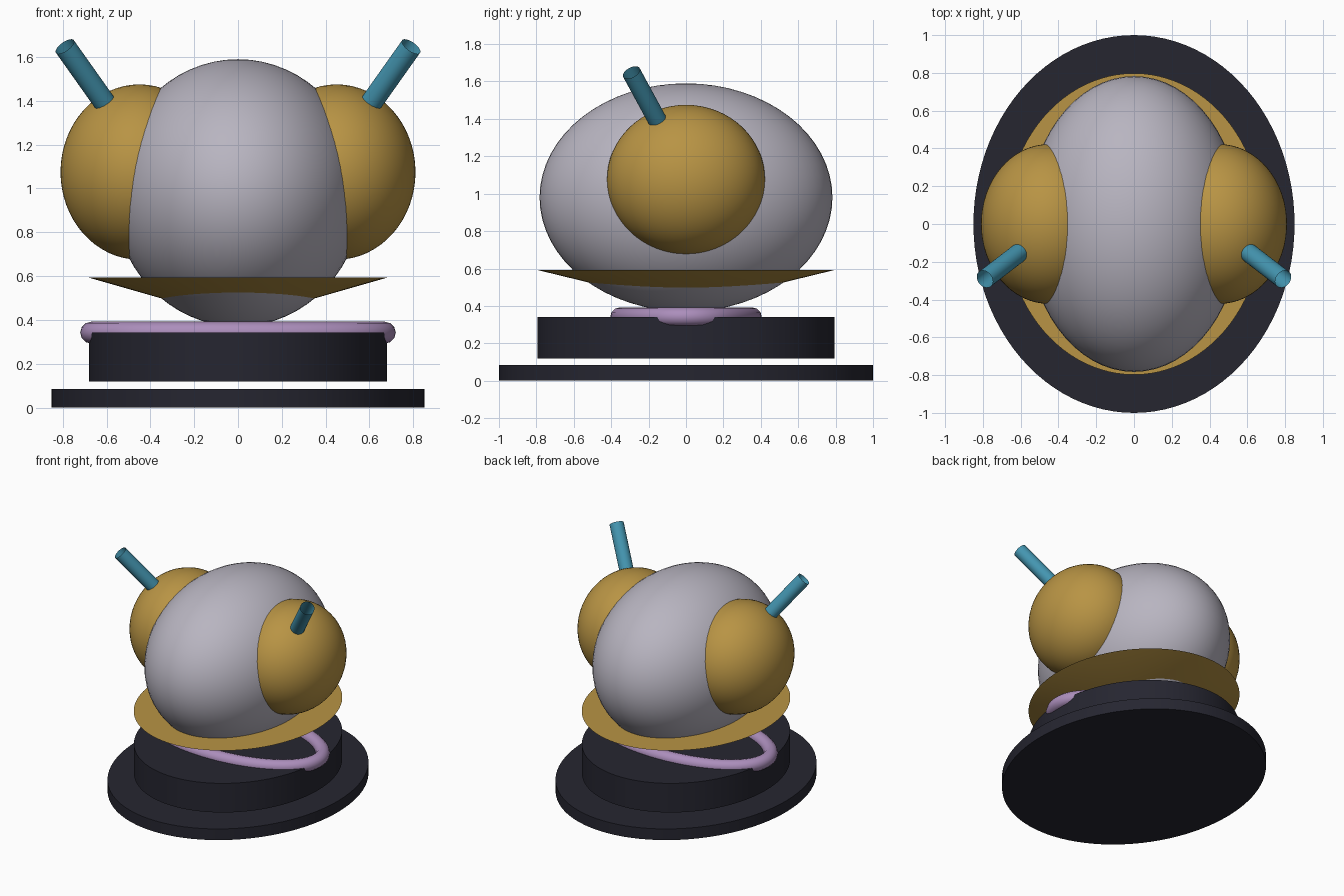
import bpy, math
from mathutils import Vector

if "Cube" in bpy.data.objects:
    bpy.data.objects.remove(bpy.data.objects["Cube"])


def material(name, rgb):
    m = bpy.data.materials.new(name)
    m.diffuse_color = (*rgb, 1)
    m.use_nodes = True
    m.node_tree.nodes["Principled BSDF"].inputs["Base Color"].default_value = m.diffuse_color
    return m


DARK = material("charcoal", (0.019, 0.019, 0.030))
GREY = material("pale grey", (0.48, 0.46, 0.53))
GOLD = material("ochre", (0.48, 0.295, 0.058))
TEAL = material("teal", (0.058, 0.305, 0.44))
LILAC = material("lilac", (0.41, 0.27, 0.50))


def finish(name, mat, scale=(1, 1, 1)):
    ob = bpy.context.object
    ob.name = name
    ob.scale = scale
    ob.data.materials.append(mat)
    bpy.ops.object.transform_apply(location=False, rotation=False, scale=True)
    bpy.ops.object.shade_smooth_by_angle(angle=math.radians(35))
    return ob


def disc(name, mat, rx, ry, z0, z1):
    bpy.ops.mesh.primitive_cylinder_add(vertices=96, radius=1, depth=z1 - z0,
                                        location=(0, 0, (z0 + z1) / 2))
    return finish(name, mat, (rx, ry, 1))


def ellipsoid(name, mat, centre, radii):
    bpy.ops.mesh.primitive_uv_sphere_add(segments=64, ring_count=32, radius=1,
                                         location=centre)
    return finish(name, mat, radii)


# Oval base with a smaller oval plinth floating above it
disc("base", DARK, 0.85, 1.0, 0.0, 0.085)
disc("plinth", DARK, 0.68, 0.795, 0.12, 0.342)

# Long oval ring lying on the plinth: a round tube along an ellipse
curve = bpy.data.curves.new("ring_path", 'CURVE')
curve.dimensions = '3D'
curve.bevel_depth = 0.05
curve.bevel_resolution = 4
path = curve.splines.new('POLY')
N = 96
path.points.add(N - 1)
for i, p in enumerate(path.points):
    a = math.tau * i / N
    p.co = (0.67 * math.cos(a), 0.355 * math.sin(a), 0.342, 1)
path.use_cyclic_u = True
ring = bpy.data.objects.new("ring", curve)
bpy.context.collection.objects.link(ring)
bpy.ops.object.select_all(action='DESELECT')
ring.select_set(True)
bpy.context.view_layer.objects.active = ring
bpy.ops.object.convert(target='MESH')
finish("ring", LILAC)

# Shallow collar flaring out under the body
bpy.ops.mesh.primitive_cone_add(vertices=96, radius1=0.23, radius2=1,
                                depth=0.15, location=(0, 0, 0.518))
finish("collar", GOLD, (0.68, 0.798, 1))

# Egg-shaped body
ellipsoid("body", GREY, (0, 0, 0.98), (0.57, 0.783, 0.61))

# Bulging side eyes, each with an open tube antenna
for side, label in ((-1, "left"), (1, "right")):
    ellipsoid(label + "_eye", GOLD, (0.45 * side, 0, 1.075), (0.36, 0.423, 0.4))
    low = Vector((0.605 * side, -0.15, 1.387))
    top = Vector((0.79 * side, -0.292, 1.648))
    axis = top - low
    bpy.ops.mesh.primitive_cylinder_add(
        vertices=32, radius=0.05, depth=axis.length, end_fill_type='NOTHING',
        location=(low + top) / 2,
        rotation=axis.to_track_quat('Z', 'Y').to_euler())
    finish(label + "_antenna", TEAL)
